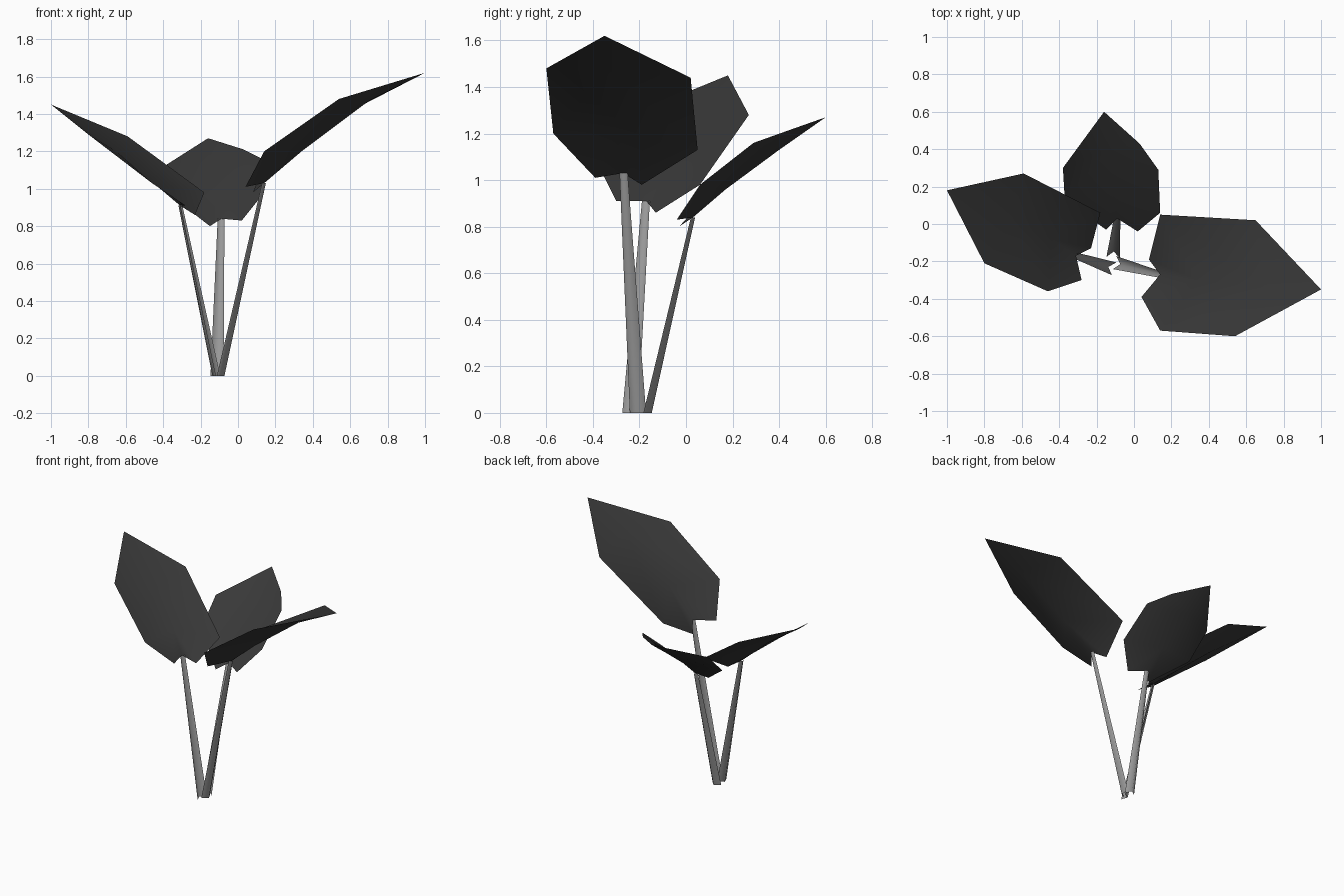
import bpy
import bmesh
from mathutils import Vector

default_cube = bpy.data.objects.get("Cube")
if default_cube:
    bpy.data.objects.remove(default_cube, do_unlink=True)


def make_material(name, colour):
    mat = bpy.data.materials.new(name)
    mat.use_nodes = True
    mat.diffuse_color = colour
    mat.node_tree.nodes["Principled BSDF"].inputs["Base Color"].default_value = colour
    return mat


leaf_material = make_material("dark leaf grey", (0.04, 0.04, 0.04, 1))
stem_material = make_material("pale stem grey", (0.33, 0.33, 0.33, 1))


def finish(bm, name, material):
    # open sheets: every part shows its upper side
    bm.normal_update()
    if sum(face.normal.z for face in bm.faces) < 0:
        bmesh.ops.reverse_faces(bm, faces=bm.faces[:])
    mesh = bpy.data.meshes.new(name)
    bm.to_mesh(mesh)
    bm.free()
    mesh.materials.append(material)
    obj = bpy.data.objects.new(name, mesh)
    bpy.context.collection.objects.link(obj)
    bpy.ops.object.select_all(action="DESELECT")
    obj.select_set(True)
    bpy.context.view_layer.objects.active = obj
    bpy.ops.object.shade_smooth_by_angle(angle=1.5)


def make_leaf(name, rib, sides):
    """Creased leaf sheet: a rib from tip to notch, and two edges from tip to base lobe."""
    bm = bmesh.new()
    tip, upper, lower, notch = [bm.verts.new(p) for p in rib]
    for index, side in enumerate(sides):
        *shoulders, flank, lobe = [bm.verts.new(p) for p in side]
        rings = [
            [tip, *shoulders, upper],
            [upper, shoulders[-1], flank],
            [upper, flank, lower],
            [lower, flank, lobe],
            [lower, lobe, notch],
        ]
        for ring in rings:
            # the second side winds the other way, so that both face up
            bm.faces.new(ring if index else ring[::-1])
    finish(bm, name, leaf_material)


def make_stem(name, foot, top):
    """Open channelled stalk, creased on its outer side, tapering toward the leaf."""
    foot, top = Vector(foot), Vector(top)
    outward = Vector((top.x - foot.x, top.y - foot.y, 0)).normalized()
    across = Vector((-outward.y, outward.x, 0))
    bm = bmesh.new()
    low, high = [
        [bm.verts.new(centre + half * (across * a + outward * b))
         for a, b in ((-1, -0.4), (0, 0.5), (1, -0.4))]
        for centre, half in ((foot, 0.036), (top, 0.018))
    ]
    for i in range(2):
        bm.faces.new([low[i], low[i + 1], high[i + 1], high[i]])
    finish(bm, name, stem_material)


# Leaves: rib runs tip, upper, lower, notch; each side runs from shoulder to lobe
leaves = {
    "left": (
        [(1, -.35, 1.62), (.7, -.34, 1.47), (.34, -.3, 1.2), (.14, -.27, 1.03)],
        [[(.65, .02, 1.44), (.14, .05, 1.13), (.08, -.19, .98)],
         [(.54, -.6, 1.48), (.14, -.57, 1.2), (.04, -.39, 1.01)]],
        (-.09, -.21, 0),
    ),
    "right": (
        [(-1, .18, 1.45), (-.65, .02, 1.2), (-.44, -.08, 1.02), (-.31, -.17, .91)],
        [[(-.59, .27, 1.28), (-.18, .06, .98), (-.23, -.13, .86)],
         [(-.8, -.21, 1.29), (-.46, -.36, 1.03), (-.28, -.3, .91)]],
        (-.12, -.235, 0),
    ),
    "back": (
        [(-.16, .6, 1.27), (-.13, .4, 1.13), (-.11, .17, .96), (-.09, .03, .84)],
        [[(.03, .43, 1.21), (.13, .29, 1.16), (.14, .06, .98), (.02, -.04, .83)],
         [(-.38, .3, 1.13), (-.37, .13, .97), (-.15, -.03, .8)]],
        (-.11, -.165, 0),
    ),
}

# Each leaf sits on its own stem, which meets it at the notch
for place, (rib, sides, foot) in leaves.items():
    make_leaf(place + "_leaf", rib, sides)
    make_stem(place + "_stem", foot, rib[-1])
